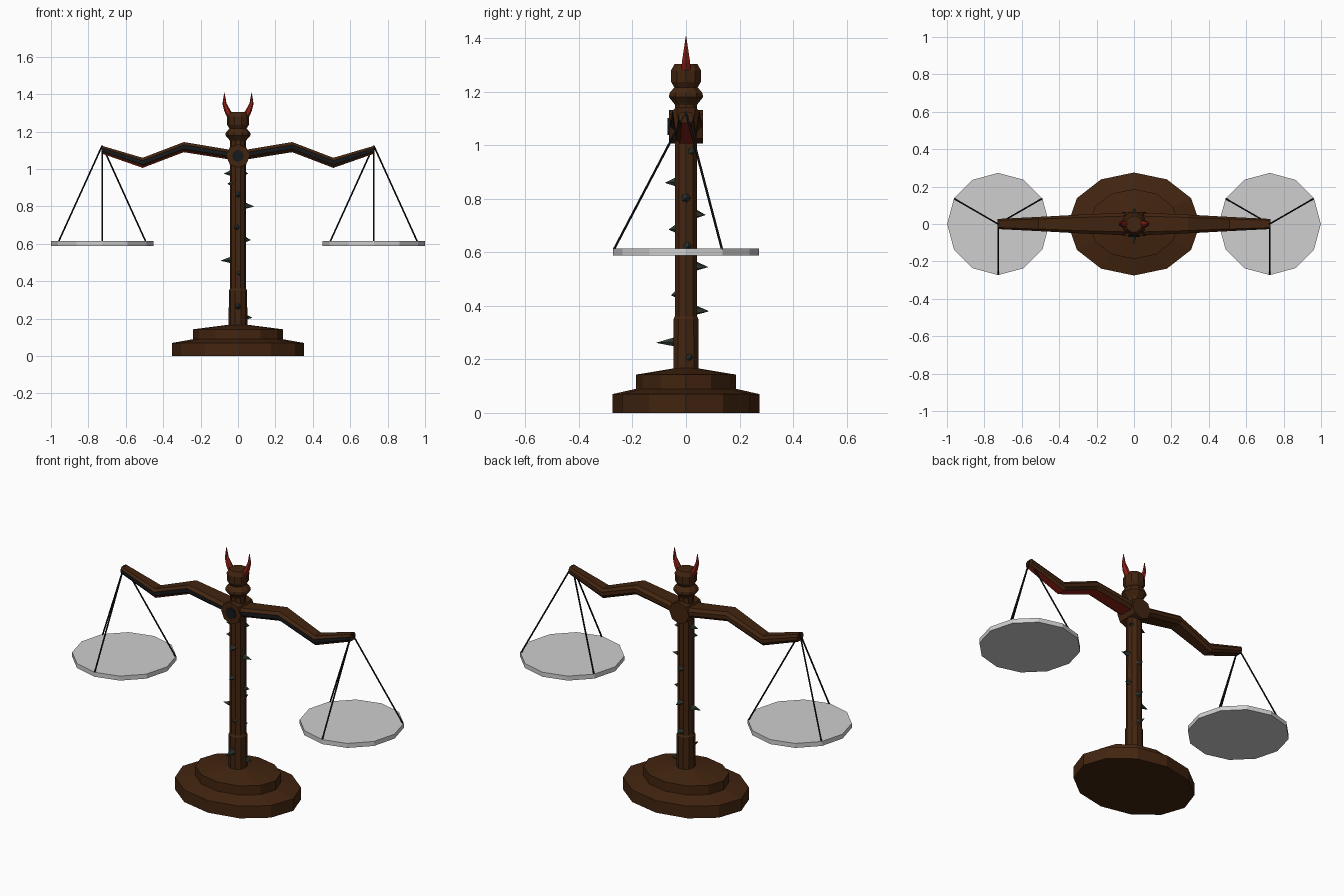
import bpy, math
from mathutils import Vector

if "Cube" in bpy.data.objects:
    bpy.data.objects.remove(bpy.data.objects["Cube"])


def mat(name, r, g, b):
    m = bpy.data.materials.new(name)
    m.diffuse_color = (r, g, b, 1)
    m.use_nodes = True
    m.node_tree.nodes["Principled BSDF"].inputs["Base Color"].default_value = m.diffuse_color
    return m


WOOD = mat("dark wood", 0.055, 0.018, 0.005)
RED = mat("horn red", 0.28, 0.016, 0.008)
BLACK = mat("black inlay", 0.008, 0.009, 0.011)
PAN = mat("pan grey", 0.62, 0.62, 0.62)
THORN = mat("thorn green", 0.03, 0.045, 0.032)


def loft(name, rings, mats, rule=None):
    """Skin a list of equal-sized rings and cap both ends."""
    n = len(rings[0])
    verts = [v for ring in rings for v in ring]
    faces = [(k * n + i, k * n + (i + 1) % n, (k + 1) * n + (i + 1) % n, (k + 1) * n + i)
             for k in range(len(rings) - 1) for i in range(n)]
    faces += [tuple(reversed(range(n))), tuple(range(len(verts) - n, len(verts)))]
    me = bpy.data.meshes.new(name)
    me.from_pydata(verts, [], faces)
    for m in mats:
        me.materials.append(m)
    if rule:
        for p in me.polygons[:-2]:
            p.material_index = rule(p.index % n)
    ob = bpy.data.objects.new(name, me)
    bpy.context.collection.objects.link(ob)
    return ob


def circle(r, z, n, x=0, sy=1.0):
    return [(x + r * math.cos(2 * math.pi * i / n), sy * r * math.sin(2 * math.pi * i / n), z)
            for i in range(n)]


def turned(name, profile, n, m, x=0, sy=1.0):
    return loft(name, [circle(r, z, n, x, sy) for r, z in profile], [m])


def rod(name, a, b, r1, r2, n, m):
    a, b = Vector(a), Vector(b)
    q = (b - a).to_track_quat('Z', 'Y')
    rings = [[tuple(p + q @ Vector(c)) for c in circle(r, 0, n)] for p, r in ((a, r1), (b, r2))]
    return loft(name, rings, [m])


# stepped oval base
turned("base", [(0.353, 0), (0.353, 0.07), (0.24, 0.09), (0.24, 0.143), (0.045, 0.168)],
       12, WOOD, sy=0.78)

# post with turned head
turned("post", [(0.05, 0.15), (0.049, 0.35), (0.044, 0.36), (0.043, 1.15), (0.05, 1.16),
                (0.067, 1.18), (0.065, 1.195), (0.046, 1.217), (0.058, 1.236),
                (0.059, 1.28), (0.045, 1.304)], 10, WOOD)

# hub with dark front inlay
rod("hub", (0, -0.064, 1.07), (0, 0.064, 1.07), 0.063, 0.063, 8, WOOD)
rod("hub_inlay", (0, -0.069, 1.07), (0, -0.06, 1.07), 0.032, 0.032, 8, BLACK)

# arm section (y, z): first side is the black front strip, side 6 the red lower edge
SECTION = [(-1, -0.35), (-1, 0.45), (-0.7, 1), (0.7, 1), (1, 0.4), (1, -0.4),
           (0.7, -1), (-0.6, -1), (-0.76, -0.72)]
ARM = [(0, 1.07, 0.062, 0.026), (0.29, 1.117, 0.05, 0.027),
       (0.51, 1.033, 0.038, 0.027), (0.73, 1.104, 0.027, 0.021)]

for s, side in ((-1, "left"), (1, "right")):
    # zigzag arm
    rings = [[(s * x, y * w, z + t * h) for y, t in SECTION[::-s]] for x, z, w, h in ARM]
    black, red = (0, 7) if s < 0 else (7, 1)
    loft("arm_" + side, rings, [WOOD, BLACK, RED],
         lambda i: 1 if i == black else 2 if i == red else 0)

    # horn
    horn = [(0.037, 1.275, 0.02), (0.056, 1.31, 0.018), (0.072, 1.35, 0.011), (0.073, 1.408, 0.001)]
    loft("horn_" + side, [circle(r, z, 6, s * x) for x, z, r in horn], [RED])

    # pan and its three strings
    turned("pan_" + side, [(0.273, 0.589), (0.273, 0.615)], 12, PAN, x=s * 0.726)
    for k in range(3):
        a = math.radians(-90 + 120 * k)
        rod(f"string_{side}_{k}", (s * 0.726, 0, 1.125),
            (s * 0.726 + 0.27 * math.cos(a), 0.27 * math.sin(a), 0.61), 0.0045, 0.0045, 5, BLACK)

# thorns: direction in degrees, height, tip distance from the axis
THORNS = [(0, 0.80, 0.085), (8, 0.62, 0.068), (15, 0.205, 0.078), (30, 0.975, 0.06),
          (180, 0.51, 0.092), (180, 0.975, 0.075), (205, 0.92, 0.062),
          (-90, 0.86, 0.078), (-100, 0.685, 0.065), (-80, 0.44, 0.056), (-90, 0.262, 0.11),
          (90, 0.74, 0.072), (85, 0.545, 0.082), (90, 0.38, 0.085)]
for k, (deg, z, tip) in enumerate(THORNS):
    d = Vector((math.cos(math.radians(deg)), math.sin(math.radians(deg)), 0))
    rod(f"thorn_{k}", d * 0.03 + Vector((0, 0, z + 0.004)), d * tip + Vector((0, 0, z)),
        0.021, 0.0008, 5, THORN)

# consistent outward normals
import bmesh
for ob in bpy.context.collection.objects:
    bm = bmesh.new()
    bm.from_mesh(ob.data)
    bmesh.ops.recalc_face_normals(bm, faces=bm.faces)
    bm.to_mesh(ob.data)
    bm.free()
